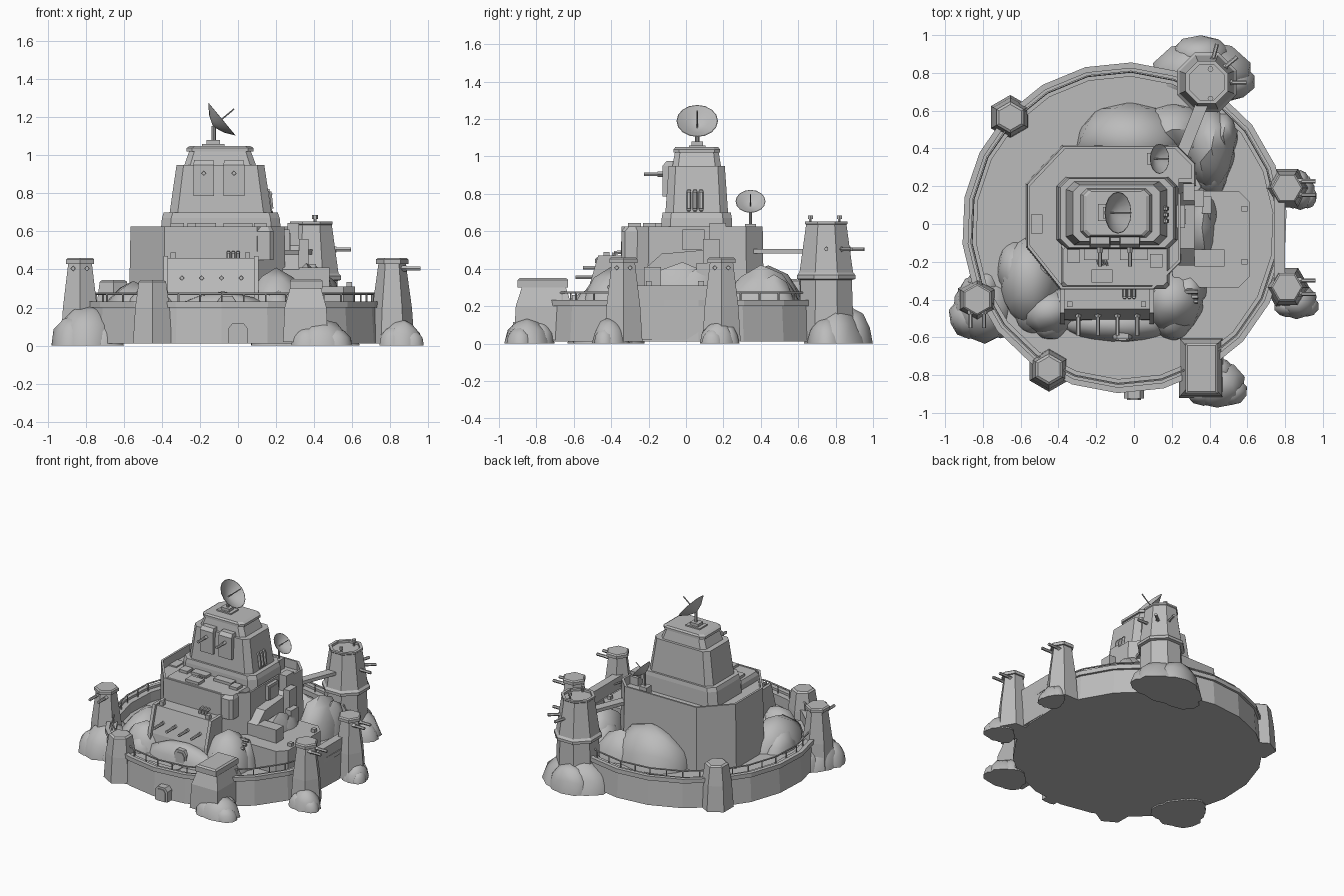
import bpy, bmesh, math, random
from mathutils import Vector, Matrix

if "Cube" in bpy.data.objects:
    bpy.data.objects.remove(bpy.data.objects["Cube"])

random.seed(4)
grey = bpy.data.materials.new("stone grey")
grey.diffuse_color = (0.5, 0.5, 0.5, 1)
grey.use_nodes = True
grey.node_tree.nodes["Principled BSDF"].inputs["Base Color"].default_value = grey.diffuse_color


def finish(name, bm, smooth=None):
    bmesh.ops.recalc_face_normals(bm, faces=bm.faces)
    me = bpy.data.meshes.new(name)
    bm.to_mesh(me)
    bm.free()
    ob = bpy.data.objects.new(name, me)
    bpy.context.collection.objects.link(ob)
    me.materials.append(grey)
    if smooth:
        bpy.ops.object.select_all(action='DESELECT')
        ob.select_set(True)
        bpy.context.view_layer.objects.active = ob
        bpy.ops.object.shade_smooth_by_angle(angle=math.radians(smooth))
    return ob


def loft(name, rings, mat=None, smooth=None):
    """Closed solid through rings with equal point counts."""
    bm = bmesh.new()
    vs = [[bm.verts.new(p) for p in r] for r in rings]
    n = len(vs[0])
    for a, b in zip(vs, vs[1:]):
        for i in range(n):
            j = (i + 1) % n
            bm.faces.new((a[i], a[j], b[j], b[i]))
    bm.faces.new(vs[0])
    bm.faces.new(vs[-1])
    if mat:
        bm.transform(mat)
    return finish(name, bm, smooth)


def ngon(x, y, z, r, n, turn=0.0, ry=None):
    ry = ry or r
    return [(x + r * math.cos(math.tau * i / n + turn), y + ry * math.sin(math.tau * i / n + turn), z) for i in range(n)]


def rect(x, y, w, d, z, c=0.0):
    """Rectangle around x, y with half sizes w, d and optional cut corners."""
    if not c:
        return [(x - w, y - d, z), (x + w, y - d, z), (x + w, y + d, z), (x - w, y + d, z)]
    return [(x + sx * (w - a), y + sy * (d - b), z) for sx, sy, a, b in
            ((-1, -1, c, 0), (1, -1, c, 0), (1, -1, 0, c), (1, 1, 0, c),
             (1, 1, c, 0), (-1, 1, c, 0), (-1, 1, 0, c), (-1, -1, 0, c))]


def box(name, x, y, w, d, z0, z1, c=0.0):
    return loft(name, [rect(x, y, w, d, z0, c), rect(x, y, w, d, z1, c)])


def rod(name, a, b, r=0.01, n=6):
    a, b = Vector(a), Vector(b)
    d = b - a
    m = Matrix.Translation(a) @ d.to_track_quat('Z', 'Y').to_matrix().to_4x4()
    return loft(name, [ngon(0, 0, 0, r, n), ngon(0, 0, d.length, r, n)], m)


def gun(name, a, direction, length):
    a, d = Vector(a), Vector(direction)
    rod(name, a, a + d * length, .011)
    rod(name + "_sleeve", a, a + d * length * .3, .015, 4)


# outer ring wall with courtyard floor
def wall_ring(s, z):
    return ngon(-.05, -.02, z, .862 * s, 22, .1, .876 * s)


profile = [(.995, .01), (.98, .2), (1, .2), (1, .232), (.965, .232), (.965, .215), (.915, .215), (.915, .14)]
loft("ring_wall", [wall_ring(s, z) for s, z in profile])
box("east_wall", .77, -.075, .03, .225, .02, .31)

# railing on the wall
rail = [Vector(p) for p in wall_ring(.945, .272)]
for a, b in zip(rail, rail[1:] + rail[:1]):
    rod("rail", a, b, .006, 5)
    for k in (0, .5):
        p = a.lerp(b, k)
        rod("rail_post", p - Vector((0, 0, .06)), p, .005, 5)


# arched gates, each a frame with a raised inner leaf
def gate(name, x, y0, y1, z, w, h):
    for s, y in ((1, y0), (.7, y0 - .006)):
        p = [(-w, 0), (-w, .75 * h), (-.6 * w, h), (.6 * w, h), (w, .75 * h), (w, 0)]
        loft(name, [[(x + u * s, yy, z + v * (s + 1) / 2) for u, v in p] for yy in (y, y1)])


gate("wall_gate", 0, -.925, -.84, .01, .052, .105)
gate("inner_gate", -.06, -.61, -.5, .14, .05, .12)
box("gate_path", -.16, -.7, .12, .035, .13, .146)
box("gate_path", -.065, -.63, .035, .05, .13, .146)


# hexagonal wall towers, the capped ones with twin guns along a corner
def tower(x, y, top, aim=None):
    levels = [(.118, .01), (.104, .2)]
    levels += [(.072, top - .03), (.086, top - .03), (.086, top - .008), (.076, top)] if aim else \
        [(.083, top - .01), (.068, top)]
    turn = math.atan2(aim[1], aim[0]) if aim else math.pi / 6
    loft("wall_tower", [ngon(x, y, z, r, 6, turn) for r, z in levels])
    if aim:
        g = Vector(aim)
        for s in (-.036, .036):
            gun("tower_gun", Vector((x, y, top - .055)) + g * .045 + Vector((-g.y, g.x, 0)) * s, g, .105)


tower(-.655, .565, .345)
tower(-.45, -.77, .345)
tower(-.83, -.40, .46, (0, -1, 0))
tower(.81, .19, .46, (1, 0, 0))
tower(.81, -.335, .46, (1, 0, 0))

# great octagonal tower with bridge
tx, ty = .385, .75
levels = [(.16, .02), (.148, .34), (.17, .345), (.17, .365), (.155, .38), (.117, .635),
          (.122, .64), (.122, .652), (.1, .652), (.1, .635)]
loft("great_tower", [ngon(tx, ty, z, r, 8, math.pi / 8) for r, z in levels])
for deg in (75, 40, 0):
    d = Vector((math.cos(math.radians(deg)), math.sin(math.radians(deg)), 0))
    gun("great_tower_gun", Vector((tx, ty, .505)) + d * .1, d, .11)
for y in (ty - .085, ty + .07):
    rod("roof_post", (tx + .02, y, .63), (tx + .02, y, .665), .008)
    rod("roof_lamp", (tx + .02, y, .665), (tx + .02, y, .685), .015)
loft("bridge", [[(x + w, y, z) for w, z in ((-.035, .48), (.035, .48), (.035, .505), (-.035, .505))]
                for x, y in ((.37, .66), (.25, .36))])

# keep platform with thin parapet
plat = [(-.565, .21), (-.375, .41), (.23, .41), (.32, .32), (.32, .2), (.245, .16), (.245, -.2), (.1, -.345),
        (-.385, -.345), (-.565, -.12)]
loft("keep_platform", [[(-.12 + (x + .12) * s, .03 + (y - .03) * s, z) for x, y in plat]
                       for s, z in ((1.02, .13), (1, .625), (.965, .625), (.965, .56))])
box("platform_hatch", -.515, 0, .03, .05, .555, .57)
box("side_door", .23, .04, .04, .06, .5, .61)
box("side_door", .23, .04, .045, .04, .5, .592)

# stepped keep, each level pulled in by an inset
steps = [(0, .56), (.01, .67), (.02, .7), (.05, .7), (.085, .948), (.125, .948), (.15, 1.02), (.137, 1.02),
         (.137, 1.038), (.155, 1.05)]
loft("keep", [rect(-.09 - i * .03, .0575, .32 - i * 1.05, .1925 - i * .5, z, .05 - i * .15) for i, z in steps])
box("dish_base", -.13, .06, .06, .045, 1.045, 1.06)
box("dish_base", -.13, .06, .035, .03, 1.055, 1.08)

# gun panels on the keep front
for x in (-.18, -.022):
    loft("keep_gun_panel", [rect(x, -.085, .055, .04, .785), rect(x, -.085, .055, .04, .95),
                            rect(x, -.08, .05, .025, .975)])
    gun("keep_gun", (x, -.12, .905), (0, -1, 0), .105)


# satellite dishes
def dish(x, y, z, r, base):
    c, ax = Vector((x, y, z)), Vector((.77, 0, .64))
    m = Matrix.Translation(c) @ ax.to_track_quat('Z', 'Y').to_matrix().to_4x4()
    rings = [(.08, -.52), (.55, -.33), (1, 0), (.97, .01), (.52, -.27), (.06, -.44)]
    loft("dish", [ngon(0, 0, h * r, k * r, 16) for k, h in rings], m, 40)
    rod("dish_feed", c - ax * r * .45, c + ax * r * .75, r * .04)
    p = c - ax * r * .5
    rod("dish_mast", (p.x, y, base), p, r * .1, 8)


dish(-.085, .06, 1.19, .111, 1.06)
dish(.135, .345, .76, .08, .56)
box("small_dish_base", .1, .345, .03, .03, .55, .64)


# bundles of three pipes
def pipes(name, pts, step, r):
    for i in range(3):
        o = Vector(step) * i
        for a, b in zip(pts, pts[1:]):
            rod(name, Vector(a) + o, Vector(b) + o, r)


pipes("keep_pipe", [(.15, .015, .7), (.175, .015, .72), (.165, .015, .81), (.12, .015, .825)], (0, .033, 0), .013)
pipes("battery_pipe", [(-.05, -.33, .49), (-.05, -.385, .485), (-.05, -.39, .44)], (.025, 0, 0), .011)
pipes("roof_pipe", [(-.19, -.13, .63), (-.19, -.2, .63), (-.165, -.25, .6)], (.02, 0, 0), .008)
pipes("yard_pipe", [(.2, -.41, .3), (.34, -.41, .3)], (0, .025, .02), .011)

# front battery: upper block with roof fittings
loft("upper_battery", [rect(-.1, -.22, w, d, z, .02) for w, d, z in ((.287, .125, .45), (.287, .125, .6), (.275, .105, .625))])
for x, y, w in ((-.2, -.155, .065), (0, -.155, .075), (-.17, -.275, .055), (.118, -.195, .033), (-.32, -.17, .035)):
    box("battery_roof_box", x, y, w, .035, .6, .645)


# front battery: lower sloping block with four guns between cheeks
def battery_block(name, x, w, grow):
    loft(name, [rect(x, (f - .3) / 2 - grow, w, (-.3 - f) / 2 + grow, z + grow)
                for f, z in ((-.52, .14), (-.505, .27), (-.45, .46))])


battery_block("lower_battery", -.1425, .2475, 0)
for x in (-.38, .095):
    battery_block("battery_cheek", x, .012, .01)
for i in range(4):
    gun("battery_gun", (-.295 + i * .104, -.45, .355), (0, -1, 0), .14)
for x in (-.34, .05):
    box("battery_lamp", x, -.425, .014, .015, .45, .49)

# eastern annex, ramped wall and steps up to the platform
box("annex", .41, -.08, .205, .255, .13, .31, .06)
for y in (-.2, .08):
    box("annex_post", .585, y, .015, .015, .3, .335)
ramp = [(.24, .2), (.24, .62), (.22, .62), (.1, .5), (-.13, .48), (-.22, .4), (-.22, .2)]
loft("ramp_wall", [[(x, y, z) for y, z in ramp] for x in (.235, .32)])
for x, y, w, z in ((.29, .17, .03, .645), (.345, .135, .025, .56), (.4, -.18, .08, .41), (.385, .1, .025, .43)):
    box("annex_step", x, y, w, .045, .25, z)

# gatehouse on the front wall
loft("gatehouse", [rect(.355, -.76, w, d, z) for w, d, z in ((.118, .16, .02), (.11, .15, .2), (.082, .118, .3))])
loft("gatehouse_roof", [rect(.358, -.765, .086 - i, .135 - i, z) for i, z in ((0, .3), (0, .34), (.012, .35))])


# weathered rocks
def rock(x, y, rx, ry, z0, top):
    bm = bmesh.new()
    bmesh.ops.create_icosphere(bm, subdivisions=2, radius=1)
    for v in bm.verts:
        k = random.uniform(.94, 1.04)
        h = max(0, v.co.z)
        v.co = (x + v.co.x * rx * k, y + v.co.y * ry * k, z0 + (top - z0) * h * min(k, 1))
    bmesh.ops.remove_doubles(bm, verts=bm.verts, dist=.0005)
    finish("rock", bm, 45)


def cluster(x, y, rx, ry, top, z0, turn):
    """A main boulder ringed by three lower ones."""
    rock(x, y, rx * .9, ry * .9, z0, top)
    for i in range(3):
        a = turn + math.tau * i / 3
        rock(x + rx * .5 * math.cos(a), y + ry * .5 * math.sin(a), rx * .55, ry * .55, z0, z0 + (top - z0) * (.85 - i * .1))


# boulders under the towers
for x, y, rx, ry, top in ((-.79, -.44, .195, .21, .22), (.355, .8, .3, .19, .22), (.44, -.85, .165, .14, .14),
                          (.86, -.41, .12, .105, .14), (.88, .17, .09, .11, .12)):
    cluster(x, y, rx, ry, top, 0, math.pi / 2)
# boulders in the courtyard
for x, y, rx, ry, top in ((-.55, -.3, .18, .28, .34), (-.45, -.46, .18, .15, .33), (.41, .4, .15, .25, .42),
                          (.2, -.4, .2, .21, .41), (.36, -.02, .1, .25, .45)):
    cluster(x, y, rx, ry, top, .1, .6)
rock(-.02, .44, .3, .21, .1, .42)
rock(.2, .5, .2, .14, .1, .34)
rock(-.08, -.53, .32, .1, .1, .29)
